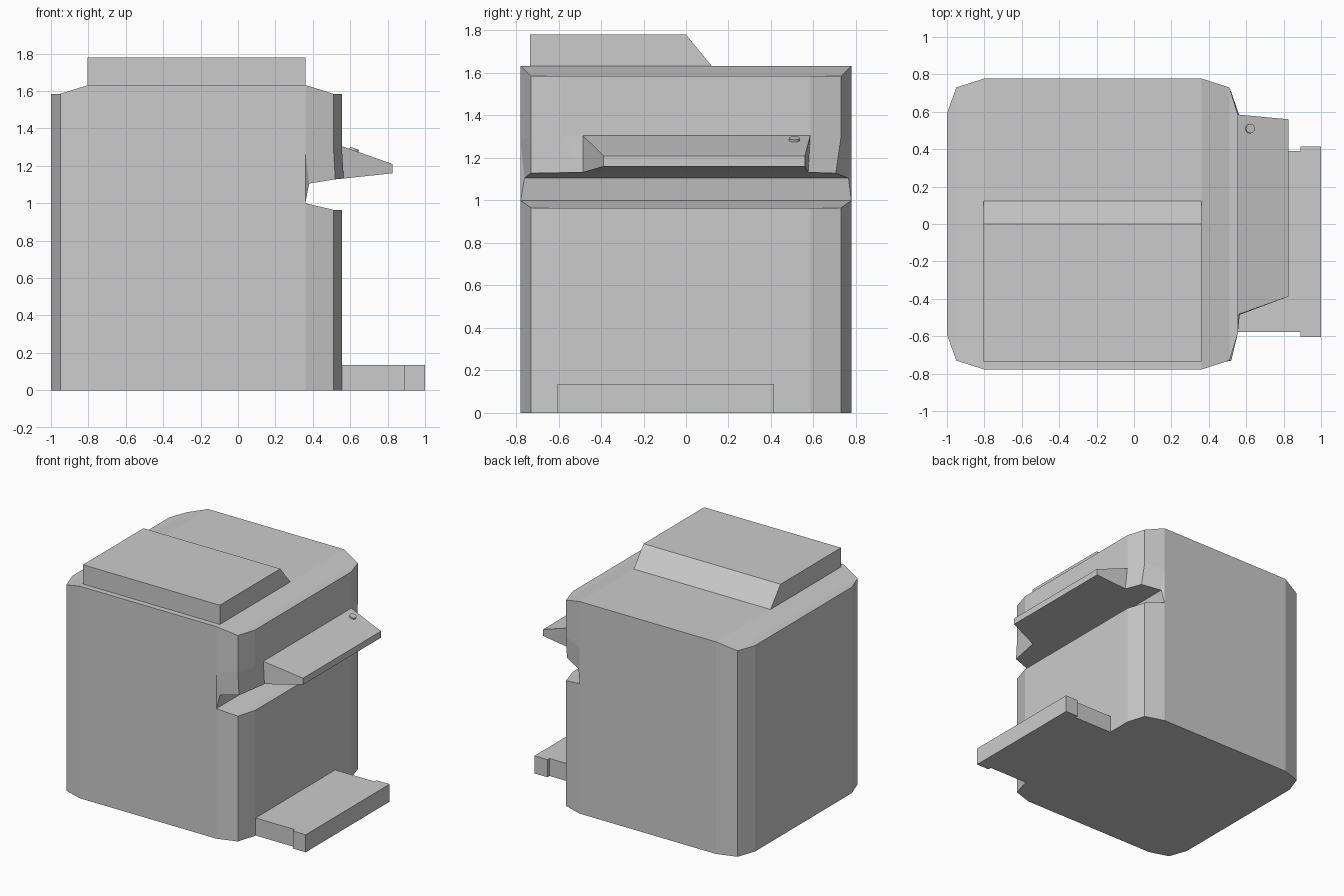
import bpy, bmesh
from math import atan2
from mathutils import Matrix

if "Cube" in bpy.data.objects:
    bpy.data.objects.remove(bpy.data.objects["Cube"])


def loft(bm, sections):
    """Skin consecutive closed sections with quads; returns rings of vertices."""
    rings = [[bm.verts.new(p) for p in s] for s in sections]
    for a, b in zip(rings, rings[1:]):
        n = len(a)
        for i in range(n):
            j = (i + 1) % n
            bm.faces.new((a[i], a[j], b[j], b[i]))
    return rings


def poly(bm, *points):
    bm.faces.new([bm.verts.new(p) for p in points])


def finish(bm, name):
    bmesh.ops.remove_doubles(bm, verts=bm.verts, dist=1e-4)
    bmesh.ops.dissolve_degenerate(bm, edges=bm.edges, dist=1e-5)
    bmesh.ops.recalc_face_normals(bm, faces=bm.faces)
    mesh = bpy.data.meshes.new(name)
    bm.to_mesh(mesh)
    bm.free()
    obj = bpy.data.objects.new(name, mesh)
    bpy.context.collection.objects.link(obj)
    return obj


def rect(x, y0, y1, z0, z1):
    return [(x, y0, z0), (x, y1, z0), (x, y1, z1), (x, y0, z1)]


# Body: rear block, then the parts below and above the slot
bm = bmesh.new()
rear = []
for x, w, top in [(-1, .59, 1.585), (-.95, .73, 1.585), (-.80, .778, 1.632), (.36, .778, 1.632)]:
    heights = [0, 1.0, 1.28, top]
    rear.append([(x, w, z) for z in heights] + [(x, -w, z) for z in reversed(heights)])
rings = loft(bm, rear)
bm.faces.new(rings[0])

lower = loft(bm, [rect(.36, -.778, .778, 0, 1.0),
                  rect(.51, -.73, .73, 0, .965),
                  rect(.555, -.585, .585, 0, .965)])
bm.faces.new(lower[-1])

# x, half width, top, middle height, then flared lower lip: x, y left, y right, z
upper = []
for x, w, top, mid, xb, yl, yr, zb in [
        (.36, .778, 1.632, 1.28, .38, -.76, .765, 1.105),
        (.51, .73, 1.585, 1.303, .52, -.73, .705, 1.128),
        (.555, .585, 1.585, 1.305, .565, -.485, .575, 1.132)]:
    upper.append([(x, w, top), (x, w, mid), (xb, yr, zb),
                  (xb, yl, zb), (x, -w, mid), (x, -w, top)])
loft(bm, upper)
e = upper[-1]
tray_corner = (.555, -.485, 1.305)
poly(bm, e[0], e[1], tray_corner, e[4], e[5])
poly(bm, e[4], tray_corner, e[3])

# Slot back wall and its side triangles
s = upper[0]
poly(bm, (.36, -.778, 1.0), (.36, .778, 1.0), s[2], s[3])
poly(bm, (.36, .778, 1.0), s[1], s[2])
poly(bm, (.36, -.778, 1.0), s[3], s[4])
finish(bm, "body")

# Raised lid with a sloping rear edge
bm = bmesh.new()
lid = loft(bm, [[(x, y, z) for y, z in [(-.735, 1.632), (-.735, 1.78), (0, 1.78), (.122, 1.632)]]
                for x in (-.805, .36)])
for r in lid:
    bm.faces.new(r)
finish(bm, "lid")

# Sloping control panel above the slot
bm = bmesh.new()
panel = loft(bm, [[(.565, -.485, 1.132), (.565, .575, 1.132), (.555, .585, 1.305), tray_corner],
                  rect(.825, -.388, .56, 1.16, 1.21)])
bm.faces.new(panel[-1])
finish(bm, "control_panel")

# Round button on the panel
bm = bmesh.new()
tilt = Matrix.Translation((.62, .51, 1.285)) @ Matrix.Rotation(atan2(.095, .27), 4, 'Y')
bmesh.ops.create_cone(bm, cap_ends=True, segments=16, radius1=.025, radius2=.025,
                      depth=.018, matrix=tilt)
finish(bm, "button")

# Foot plate with a wider front bar
bm = bmesh.new()
foot = loft(bm, [rect(.555, -.578, .39, 0, .135), rect(.89, -.578, .39, 0, .135)])
bm.faces.new(foot[-1])
finish(bm, "foot_plate")
bm = bmesh.new()
for r in loft(bm, [rect(.89, -.605, .415, 0, .135), rect(1.0, -.605, .415, 0, .135)]):
    bm.faces.new(r)
finish(bm, "foot_bar")
